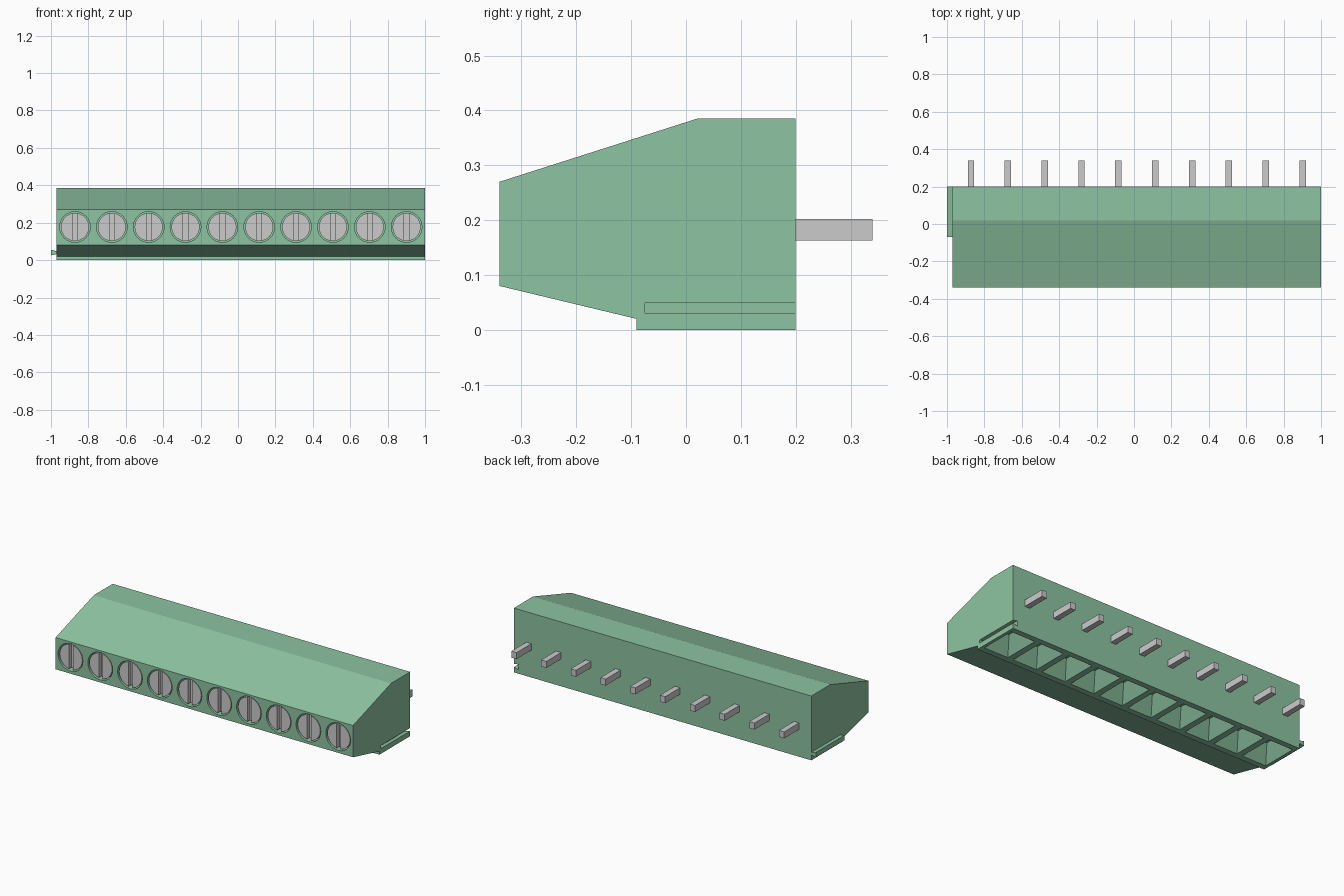
import bpy, bmesh, math

if "Cube" in bpy.data.objects:
    bpy.data.objects.remove(bpy.data.objects["Cube"])

N = 10
PITCH = 0.197
X0, X1 = -0.97, 1.0
CENTRES = [X0 + PITCH * (i + 0.5) for i in range(N)]


def material(name, rgb):
    m = bpy.data.materials.new(name)
    m.diffuse_color = (*rgb, 1)
    m.use_nodes = True
    m.node_tree.nodes["Principled BSDF"].inputs["Base Color"].default_value = m.diffuse_color
    return m


green = material("green_plastic", (0.27, 0.55, 0.36))


def finish(name, bm, mat=None):
    bmesh.ops.recalc_face_normals(bm, faces=bm.faces)
    me = bpy.data.meshes.new(name)
    bm.to_mesh(me)
    bm.free()
    ob = bpy.data.objects.new(name, me)
    bpy.context.collection.objects.link(ob)
    if mat:
        me.materials.append(mat)
    return ob


def loft(bm, a, b):
    """Closed solid between two matching rings of points."""
    va, vb = [bm.verts.new(p) for p in a], [bm.verts.new(p) for p in b]
    bm.faces.new(va)
    bm.faces.new(vb)
    for i in range(len(a)):
        j = (i + 1) % len(a)
        bm.faces.new((va[i], va[j], vb[j], vb[i]))


def rect(cx, cy, w, d, z):
    return [(cx + sx * w / 2, cy + sy * d / 2, z)
            for sx, sy in ((-1, -1), (1, -1), (1, 1), (-1, 1))]


def circle(cx, cz, r, y, n=32):
    return [(cx + r * math.cos(2 * math.pi * i / n), y,
             cz + r * math.sin(2 * math.pi * i / n)) for i in range(n)]


def cut(target, cutter):
    m = target.modifiers.new("cut", 'BOOLEAN')
    m.object, m.operation, m.solver = cutter, 'DIFFERENCE', 'EXACT'
    bpy.context.view_layer.objects.active = target
    bpy.ops.object.modifier_apply(modifier=m.name)
    bpy.data.objects.remove(cutter)


# Housing: side profile swept along x
profile = [(-0.34, 0.08), (-0.34, 0.27), (0.02, 0.385), (0.2, 0.385),
           (0.2, 0), (-0.09, 0), (-0.09, 0.02)]
bm = bmesh.new()
loft(bm, [(X0, y, z) for y, z in profile], [(X1, y, z) for y, z in profile])
housing = finish("housing", bm, green)

# Round screw wells in the front face
bm = bmesh.new()
for x in CENTRES:
    loft(bm, circle(x, 0.177, 0.082, -0.4), circle(x, 0.177, 0.082, -0.29))
cut(housing, finish("well_cutter", bm))

# Tapered wire funnels in the underside
bm = bmesh.new()
for x in CENTRES:
    k = 0.01 / 0.09
    loft(bm, rect(x, 0.055, 0.16 + k * 0.1, 0.22 + k * 0.14, -0.01),
         rect(x, 0.055, 0.06, 0.08, 0.09))
cut(housing, finish("funnel_cutter", bm))


# Dovetail section shared by the groove (right) and the rail (left)
def dovetail(bm, xn, xw, y0, y1, hn, hw):
    sec = [(xn, 0.04 - hn), (xw, 0.04 - hw), (xw, 0.04 + hw), (xn, 0.04 + hn)]
    loft(bm, [(x, y0, z) for x, z in sec], [(x, y1, z) for x, z in sec])


# The groove is narrow at the mouth, and the funnel wall stays behind it
bm = bmesh.new()
dovetail(bm, X1 + 0.001, X1 - 0.03, -0.075, 0.25, 0.009, 0.016)
cut(housing, finish("groove_cutter", bm))

bm = bmesh.new()
dovetail(bm, X0, -1.0, -0.07, 0.2, 0.008, 0.015)
finish("side_rail", bm, green)

# Slotted screws and rear pins
for i, x in enumerate(CENTRES):
    bm = bmesh.new()
    loft(bm, circle(x, 0.177, 0.075, -0.335), circle(x, 0.177, 0.075, -0.289))
    screw = finish(f"screw_{i + 1}", bm)
    bm = bmesh.new()
    loft(bm, [(px, py, 0.05) for px, py, _ in rect(x, -0.34, 0.026, 0.06, 0)],
         [(px, py, 0.3) for px, py, _ in rect(x, -0.34, 0.026, 0.06, 0)])
    cut(screw, finish("slot_cutter", bm))

    bm = bmesh.new()
    loft(bm, rect(x, 0.265, 0.034, 0.15, 0.163), rect(x, 0.265, 0.034, 0.15, 0.202))
    finish(f"pin_{i + 1}", bm)
